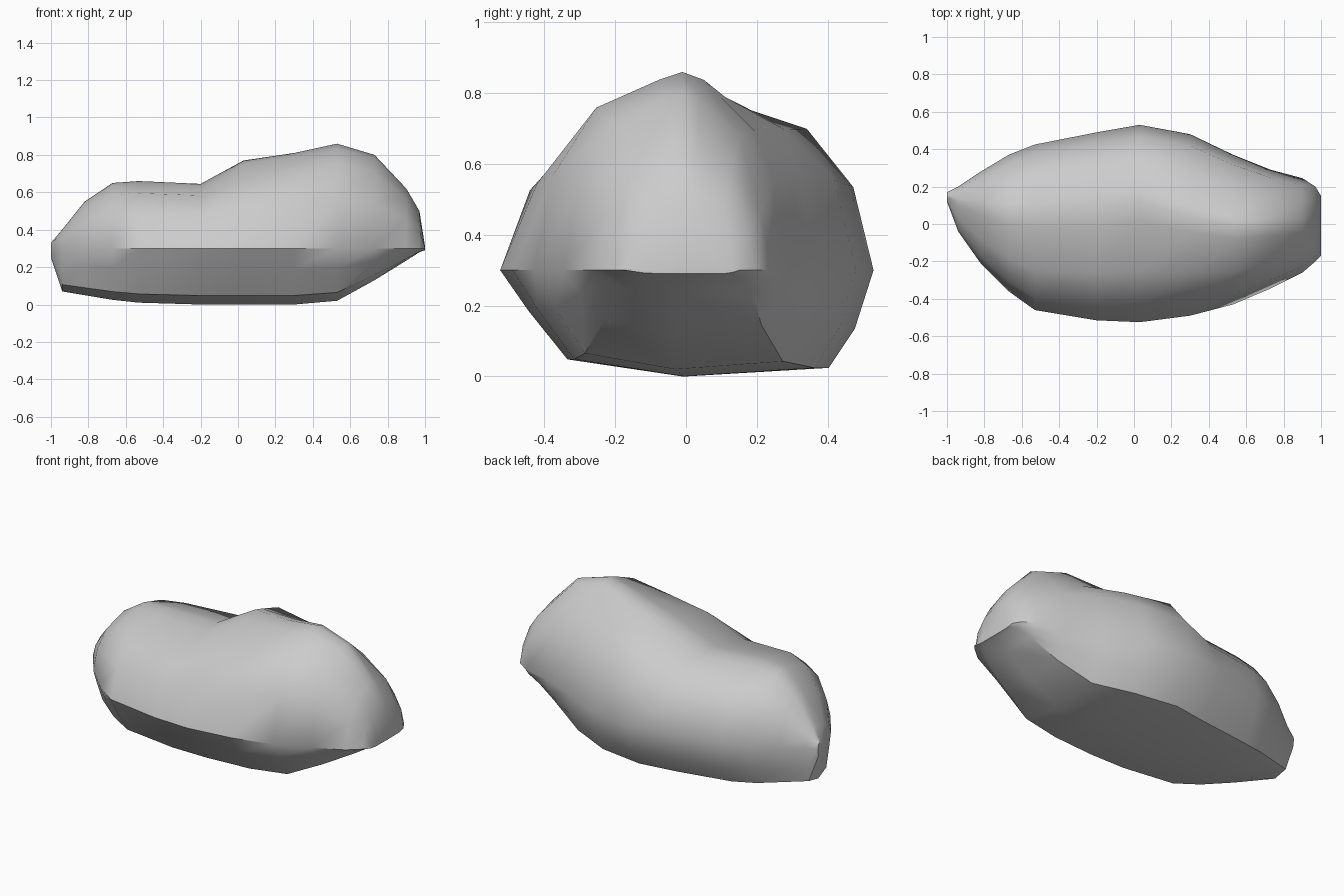
import bpy, bmesh, math

if "Cube" in bpy.data.objects:
    bpy.data.objects.remove(bpy.data.objects["Cube"])

# Boulder stations along x:
# x, front y, back y, underside z, crest z, crest y, back shoulder height factor
STATIONS = [
    (-1.00, 0.12, 0.17, 0.25, 0.33, 0.15, 0.84),
    (-0.94, -0.04, 0.20, 0.07, 0.40, 0.12, 0.84),
    (-0.82, -0.21, 0.28, 0.05, 0.55, 0.09, 0.84),
    (-0.67, -0.36, 0.37, 0.025, 0.65, 0.06, 0.86),
    (-0.53, -0.46, 0.425, 0.01, 0.66, 0.05, 0.86),
    (-0.20, -0.515, 0.49, 0.0, 0.645, 0.08, 0.88),
    (0.03, -0.525, 0.53, 0.0, 0.77, 0.12, 0.85),
    (0.30, -0.49, 0.48, 0.0, 0.81, 0.04, 0.78),
    (0.53, -0.43, 0.37, 0.02, 0.86, -0.01, 0.70),
    (0.73, -0.345, 0.29, 0.13, 0.80, -0.01, 0.76),
    (0.90, -0.26, 0.245, 0.235, 0.62, -0.01, 0.88),
    (0.97, -0.20, 0.20, 0.28, 0.50, 0.0, 0.92),
    (1.00, -0.17, 0.15, 0.29, 0.31, 0.0, 0.90),
]
WAIST = 0.3


def section(x, yf, yb, zb, zt, yp, sb):
    """Closed outline: front waist, over the crest, back waist, underside."""
    def up(side, f, h):
        return (x, yp + (side - yp) * f, WAIST + (zt - WAIST) * h)

    def down(side, f, h):
        mid = (yf + yb) / 2
        return (x, mid + (side - mid) * f, WAIST - (WAIST - zb) * h)

    return [
        up(yf, 1, 0), up(yf, 0.87, 0.48), up(yf, 0.58, 0.82), up(yf, 0.16, 0.96),
        up(yp, 0, 1),
        up(yb, 0.16, 0.96), up(yb, 0.54, sb), up(yb, 0.86, 0.50), up(yb, 1, 0),
        down(yb, 0.90, 0.55), down(yb, 0.76, 0.92),
        down(yf, 0.0, 1), down(yf, 0.64, 0.84), down(yf, 0.85, 0.38),
    ]


# Skin neighbouring outlines and cap both ends
bm = bmesh.new()
rings = [[bm.verts.new(p) for p in section(*s)] for s in STATIONS]
for a, b in zip(rings, rings[1:]):
    n = len(a)
    for i in range(n):
        j = (i + 1) % n
        bm.faces.new((a[i], a[j], b[j], b[i]))
bm.faces.new(rings[0])
bm.faces.new(rings[-1])
bmesh.ops.recalc_face_normals(bm, faces=bm.faces)

mesh = bpy.data.meshes.new("boulder")
bm.to_mesh(mesh)
bm.free()
boulder = bpy.data.objects.new("boulder", mesh)
bpy.context.collection.objects.link(boulder)
bpy.context.view_layer.objects.active = boulder
boulder.select_set(True)
bpy.ops.object.shade_smooth_by_angle(angle=math.radians(40))
